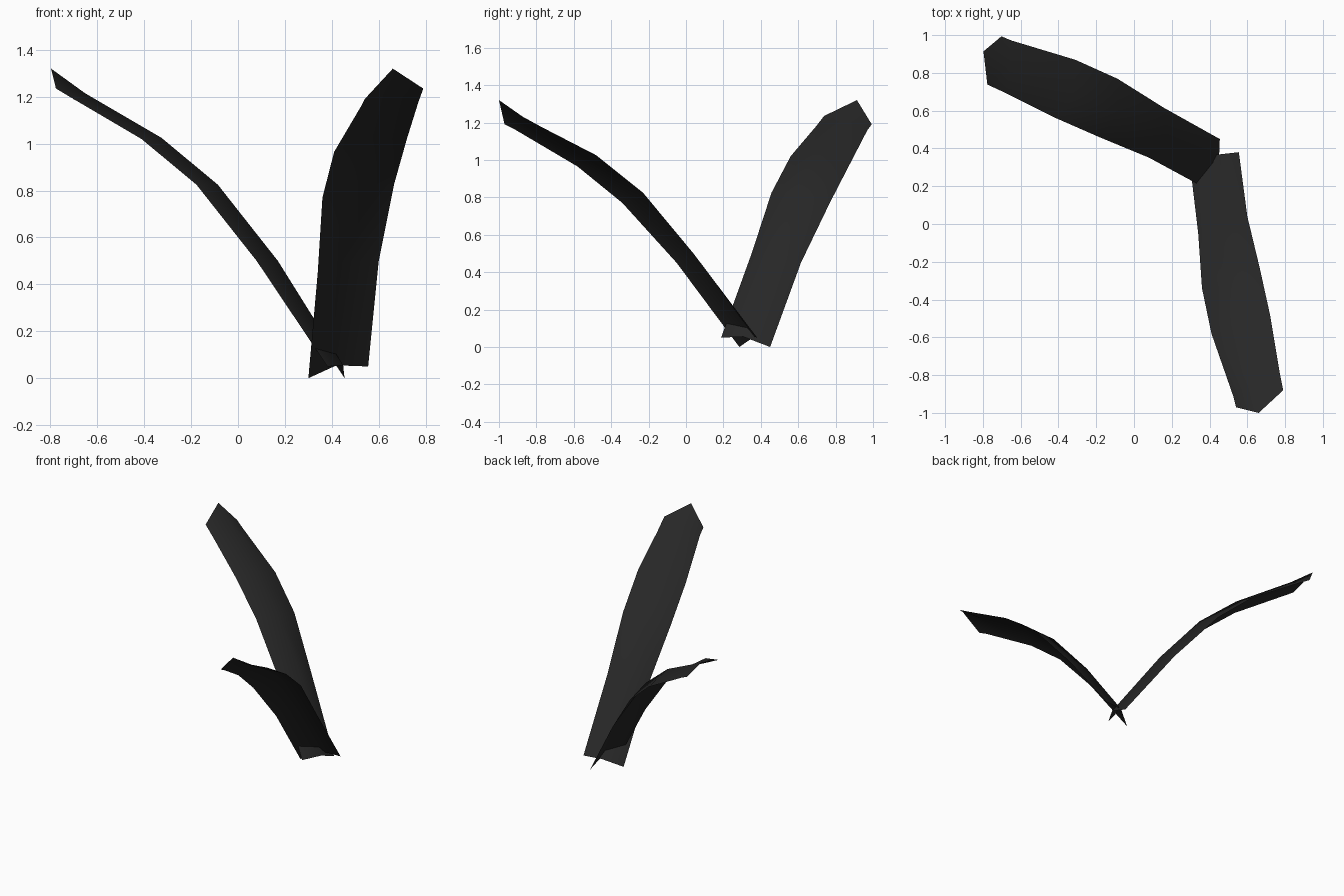
import bpy
import bmesh
import math
from mathutils import Matrix

cube = bpy.data.objects.get("Cube")
if cube:
    bpy.data.objects.remove(cube, do_unlink=True)

# Single dark colour
dark = bpy.data.materials.new("charcoal_black")
dark.use_nodes = True
dark.diffuse_color = (0.02, 0.02, 0.02, 1)
dark.node_tree.nodes["Principled BSDF"].inputs["Base Color"].default_value = (0.02, 0.02, 0.02, 1)

# Blade cross-sections from base to tip: low edge, raised ridge, high edge
SECTIONS = [
    [(0.30, 0.285, 0.0), (0.42, 0.365, 0.055), (0.555, 0.38, 0.05)],
    [(0.34, -0.05, 0.45), (0.446, 0.04, 0.50), (0.60, 0.04, 0.50)],
    [(0.36, -0.34, 0.77), (0.51, -0.23, 0.825), (0.665, -0.23, 0.825)],
    [(0.41, -0.58, 0.965), (0.575, -0.48, 1.025), (0.72, -0.48, 1.02)],
    [(0.525, -0.91, 1.16), (0.62, -0.85, 1.215), (0.77, -0.78, 1.18)],
    [(0.54, -0.97, 1.19), (0.66, -1.0, 1.32), (0.79, -0.88, 1.235)],
]


def make_blade(name, placement):
    """Loft a thin creased blade through the cross-sections."""
    bm = bmesh.new()
    rows = [[bm.verts.new(placement @ Matrix.Translation(p).translation) for p in row]
            for row in SECTIONS]
    for lower, upper in zip(rows, rows[1:]):
        for i in range(len(lower) - 1):
            bm.faces.new((lower[i], lower[i + 1], upper[i + 1], upper[i]))
    # Make the upper side of the blade the front side
    bm.normal_update()
    if sum(f.normal.z for f in bm.faces) < 0:
        bmesh.ops.reverse_faces(bm, faces=bm.faces[:])
    for face in bm.faces:
        face.smooth = True
    mesh = bpy.data.meshes.new(name)
    bm.to_mesh(mesh)
    bm.free()
    mesh.materials.append(dark)
    blade = bpy.data.objects.new(name, mesh)
    bpy.context.collection.objects.link(blade)
    return blade


# The second blade is the first one turned about the shared base
make_blade("front_leaf_blade", Matrix.Identity(4))
turn = Matrix.Translation((0.40, 0.86, 0)) @ Matrix.Rotation(math.radians(234), 4, "Z")
make_blade("back_leaf_blade", turn)
